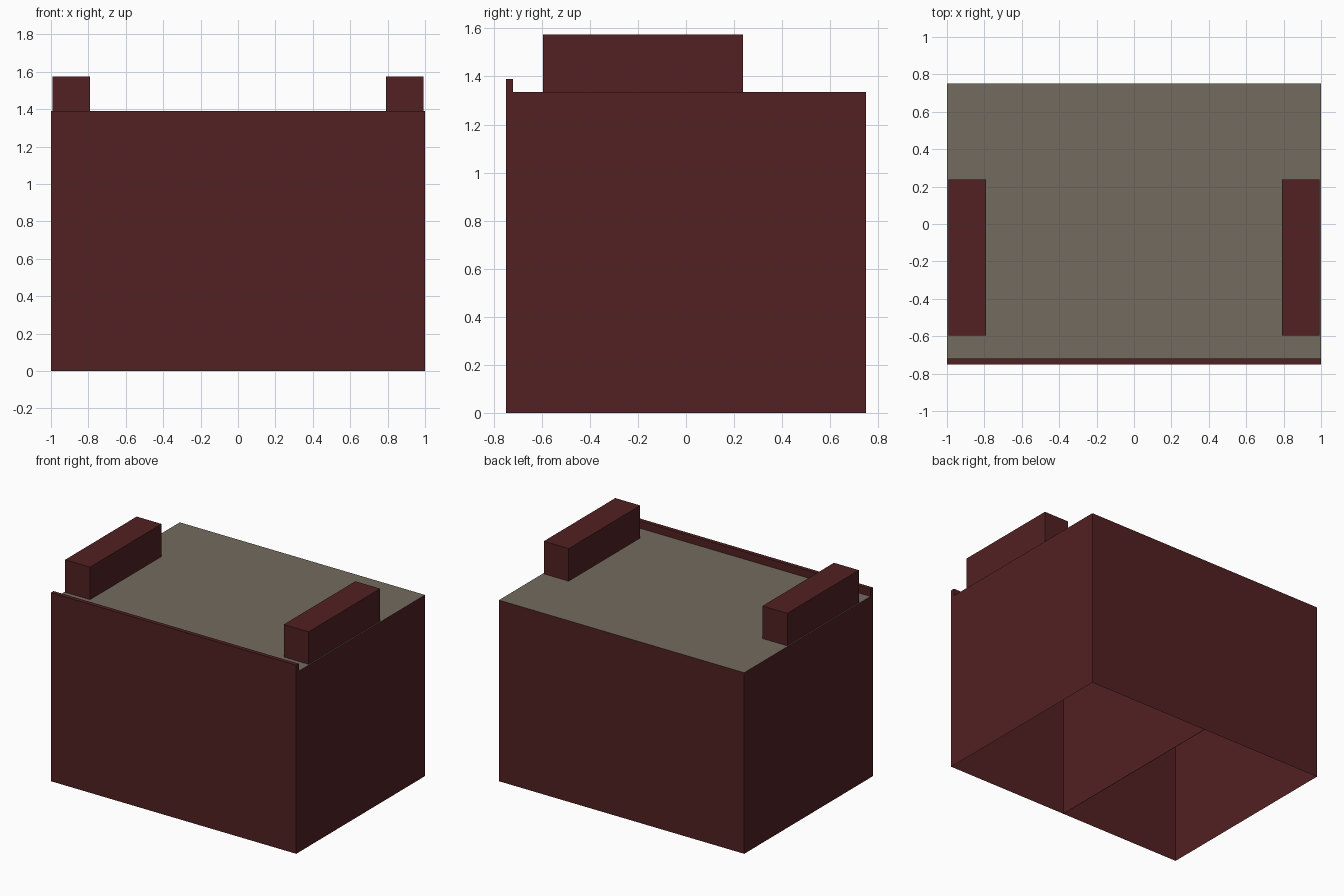
import bpy
import bmesh
from mathutils import Vector

cube = bpy.data.objects.get("Cube")
if cube:
    bpy.data.objects.remove(cube, do_unlink=True)


def make_material(name, rgb):
    mat = bpy.data.materials.new(name)
    mat.use_nodes = True
    mat.diffuse_color = (*rgb, 1)
    mat.node_tree.nodes["Principled BSDF"].inputs["Base Color"].default_value = (*rgb, 1)
    return mat


maroon = make_material("dark maroon", (0.084, 0.015, 0.016))
taupe = make_material("warm taupe", (0.170, 0.146, 0.113))


def box(name, low, high, open_bottom=False, top_material=None):
    """Box between two corners, optionally open below or with its own top colour."""
    low, high = Vector(low), Vector(high)
    bm = bmesh.new()
    bmesh.ops.create_cube(bm, size=1)
    bmesh.ops.scale(bm, vec=high - low, verts=bm.verts)
    bmesh.ops.translate(bm, vec=(low + high) / 2, verts=bm.verts)
    bm.normal_update()
    if top_material:
        for face in bm.faces:
            face.material_index = int(face.normal.z > 0.5)
    if open_bottom:
        under = [f for f in bm.faces if f.normal.z < -0.5]
        bmesh.ops.delete(bm, geom=under, context="FACES")
    mesh = bpy.data.meshes.new(name)
    bm.to_mesh(mesh)
    bm.free()
    mesh.materials.append(maroon)
    if top_material:
        mesh.materials.append(top_material)
    obj = bpy.data.objects.new(name, mesh)
    bpy.context.collection.objects.link(obj)
    return obj


W, D, H = 1.0, 0.75, 1.335  # half width, half depth, height of the body

# Hollow body, open underneath, with a contrasting top surface
box("body_shell", (-W, -D, 0), (W, D, H), open_bottom=True, top_material=taupe)

# Thin wall splitting the inside into two bays
box("inner_divider", (-0.001, -D, 0), (0.001, D, H - 0.002))

# Raised lip along the front edge
box("front_lip", (-W, -D, H), (W, -0.72, 1.39), open_bottom=True)

# Matching blocks standing near both ends of the top
for side, name in ((1, "left_block"), (-1, "right_block")):
    xs = sorted((side * 0.79, side * 0.993))
    box(name, (xs[0], -0.595, H), (xs[1], 0.238, 1.575), open_bottom=True)
